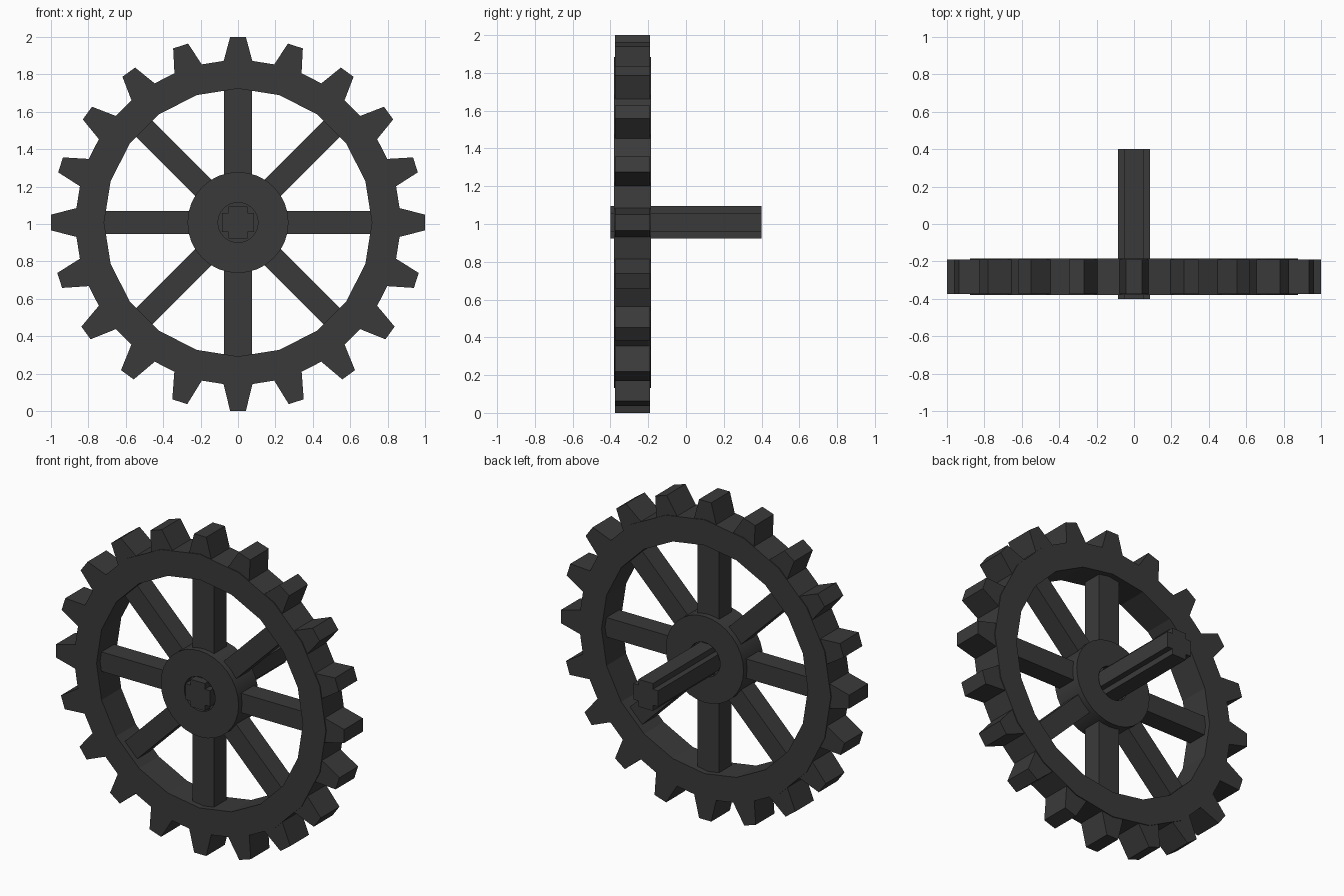
import bpy, bmesh, math
from mathutils import Matrix, Vector

if "Cube" in bpy.data.objects:
    bpy.data.objects.remove(bpy.data.objects["Cube"])

CZ = 1.008            # wheel centre height
TEETH = 20
Y0, Y1 = -0.38, -0.185  # front and back of rim

mat = bpy.data.materials.new("dark grey")
mat.diffuse_color = (0.042, 0.042, 0.042, 1)
mat.use_nodes = True
mat.node_tree.nodes["Principled BSDF"].inputs["Base Color"].default_value = mat.diffuse_color


def finish(bm, name, smooth=False):
    bmesh.ops.recalc_face_normals(bm, faces=bm.faces)
    me = bpy.data.meshes.new(name)
    bm.to_mesh(me)
    bm.free()
    ob = bpy.data.objects.new(name, me)
    ob.location.z = CZ
    bpy.context.collection.objects.link(ob)
    me.materials.append(mat)
    if smooth:
        bpy.ops.object.select_all(action='DESELECT')
        ob.select_set(True)
        bpy.context.view_layer.objects.active = ob
        bpy.ops.object.shade_smooth_by_angle(angle=math.radians(30))
    return ob


def lathe(name, profile, n, closed=False, smooth=False):
    """Turn (radius, y) points around the y axis."""
    bm = bmesh.new()
    rows = []
    for i in range(n):
        a = 2 * math.pi * i / n
        rows.append([bm.verts.new((r * math.cos(a), y, r * math.sin(a))) for r, y in profile])
    m = len(profile)
    for i in range(n):
        p, q = rows[i], rows[(i + 1) % n]
        for j in range(m if closed else m - 1):
            k = (j + 1) % m
            bm.faces.new((p[j], p[k], q[k], q[j]))
    if not closed:
        bm.faces.new([row[0] for row in rows])
        bm.faces.new([row[-1] for row in rows])
    return finish(bm, name, smooth)


def prism(bm, outline, y0, y1, angle=0):
    """Extrude an (x, z) outline along y, turned by angle about the y axis."""
    rot = Matrix.Rotation(-angle, 3, 'Y')
    a = [bm.verts.new(rot @ Vector((x, y0, z))) for x, z in outline]
    b = [bm.verts.new(rot @ Vector((x, y1, z))) for x, z in outline]
    bm.faces.new(a)
    bm.faces.new(b[::-1])
    n = len(a)
    for i in range(n):
        j = (i + 1) % n
        bm.faces.new((a[i], a[j], b[j], b[i]))


# Low-poly rim
lathe("rim", [(0.716, Y0), (0.876, Y0), (0.876, Y1), (0.716, Y1)], TEETH, closed=True)

# Tapered teeth, slightly thinner than the rim
bm = bmesh.new()
for i in range(TEETH):
    tip = 1.0 - 0.008 * math.sin(2 * math.pi * i / TEETH)
    prism(bm, [(0.84, -0.083), (tip, -0.042), (tip, 0.042), (0.84, 0.083)],
          Y0 + 0.005, Y1 - 0.005, 2 * math.pi * i / TEETH)
finish(bm, "teeth")

# Eight square spokes, the upright pair a little wider
bm = bmesh.new()
for i in range(8):
    w = 0.075 if i in (2, 6) else 0.061
    prism(bm, [(0.2, -w), (0.73, -w), (0.73, w), (0.2, w)], -0.345, -0.22, i * math.pi / 4)
finish(bm, "spokes")

# Hub with a shallow round recess on both sides
lathe("hub", [(0.107, Y0 + 0.03), (0.107, Y0), (0.27, Y0),
              (0.27, Y1), (0.107, Y1), (0.107, Y1 - 0.03)], 32, smooth=True)

# Cross-shaped axle
a, b = 0.086, 0.05
bm = bmesh.new()
prism(bm, [(a, -b), (a, b), (b, b), (b, a), (-b, a), (-b, b),
           (-a, b), (-a, -b), (-b, -b), (-b, -a), (b, -a), (b, -b)], -0.4, 0.4)
finish(bm, "axle")
